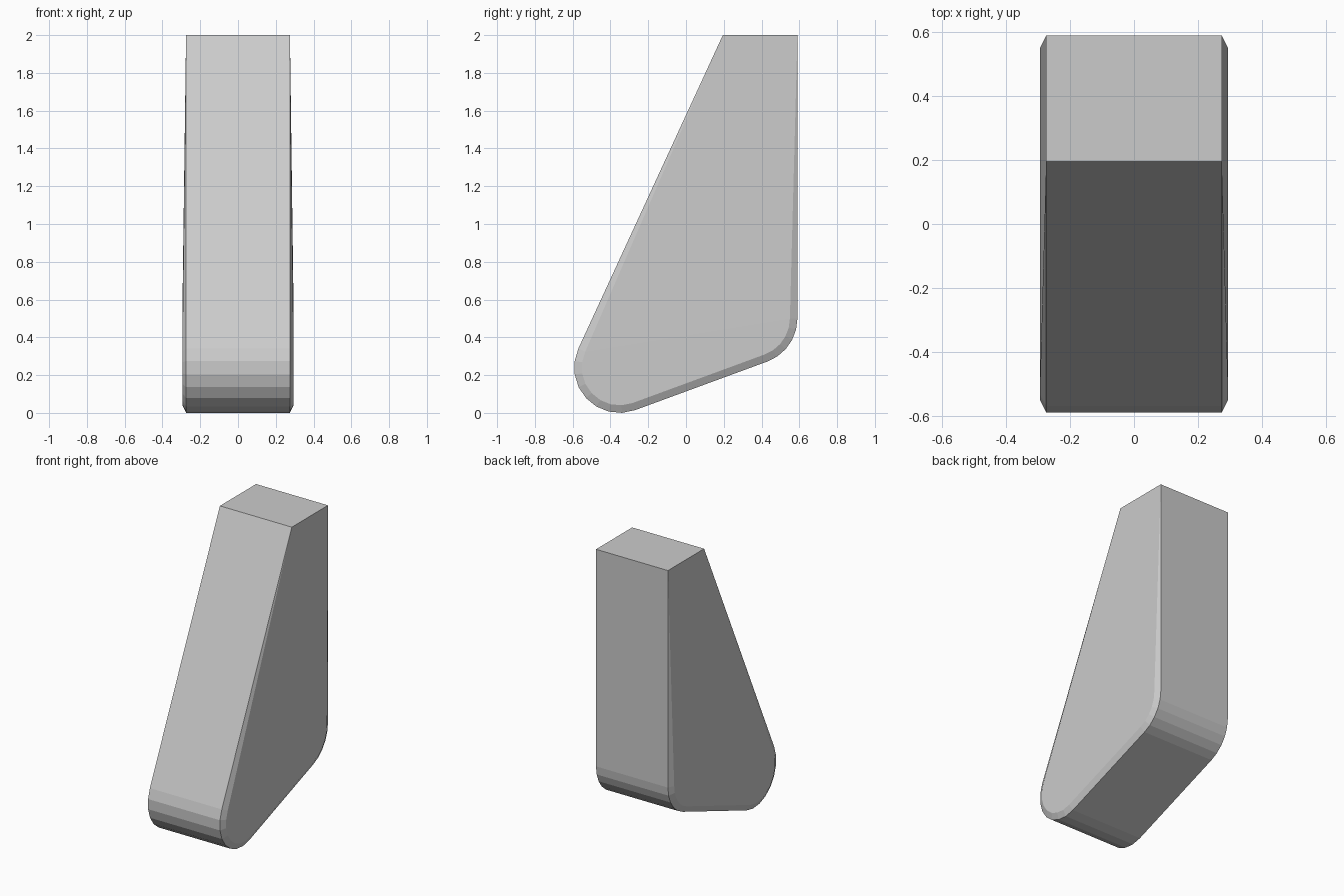
import bpy, bmesh, math

if "Cube" in bpy.data.objects:
    bpy.data.objects.remove(bpy.data.objects["Cube"])

HALF_W = 0.275      # half width of the rim
HALF_MID = 0.295    # half width of the raised side panels
INSET = 0.04        # bevel width around the rounded corners
TOP = [(0.59, 2.0), (0.195, 2.0)]


def arc(cy, cz, r, a0, a1, n):
    return [(cy + r * math.cos(math.radians(a0 + (a1 - a0) * i / n)),
             cz + r * math.sin(math.radians(a0 + (a1 - a0) * i / n)))
            for i in range(n + 1)]


def lower_profile(inset):
    # rounded front toe, then rounded rear heel
    return (arc(-0.352, 0.24, 0.24 - inset, 155, 290, 8)
            + arc(0.347, 0.5, 0.243 - inset, 290, 360, 5))


bm = bmesh.new()
rims = []
for s in (-1, 1):
    def ring(points, x):
        return [bm.verts.new((s * x, y, z)) for y, z in points]
    outer = ring(lower_profile(0), HALF_W)
    inner = ring(lower_profile(INSET), HALF_MID)
    back, front = ring(TOP, HALF_W)
    # bevel strip, fading to nothing at the top corners
    for i in range(len(outer) - 1):
        bm.faces.new((outer[i], outer[i + 1], inner[i + 1], inner[i]))
    bm.faces.new((front, outer[0], inner[0]))
    bm.faces.new((back, inner[-1], outer[-1]))
    # side panel: flat lower part and leaning upper part
    bm.faces.new(inner)
    bm.faces.new((inner[0], inner[-1], back, front))
    rims.append(outer + [back, front])

# band round the whole outline
a, b = rims
for i in range(len(a)):
    j = (i + 1) % len(a)
    bm.faces.new((a[i], a[j], b[j], b[i]))
bmesh.ops.recalc_face_normals(bm, faces=bm.faces)

mesh = bpy.data.meshes.new("wedge_foot")
bm.to_mesh(mesh)
bm.free()
mat = bpy.data.materials.new("light grey")
mat.diffuse_color = (0.6, 0.6, 0.6, 1)
mat.use_nodes = True
mat.node_tree.nodes["Principled BSDF"].inputs["Base Color"].default_value = mat.diffuse_color
mesh.materials.append(mat)
bpy.context.collection.objects.link(bpy.data.objects.new("wedge_foot", mesh))
